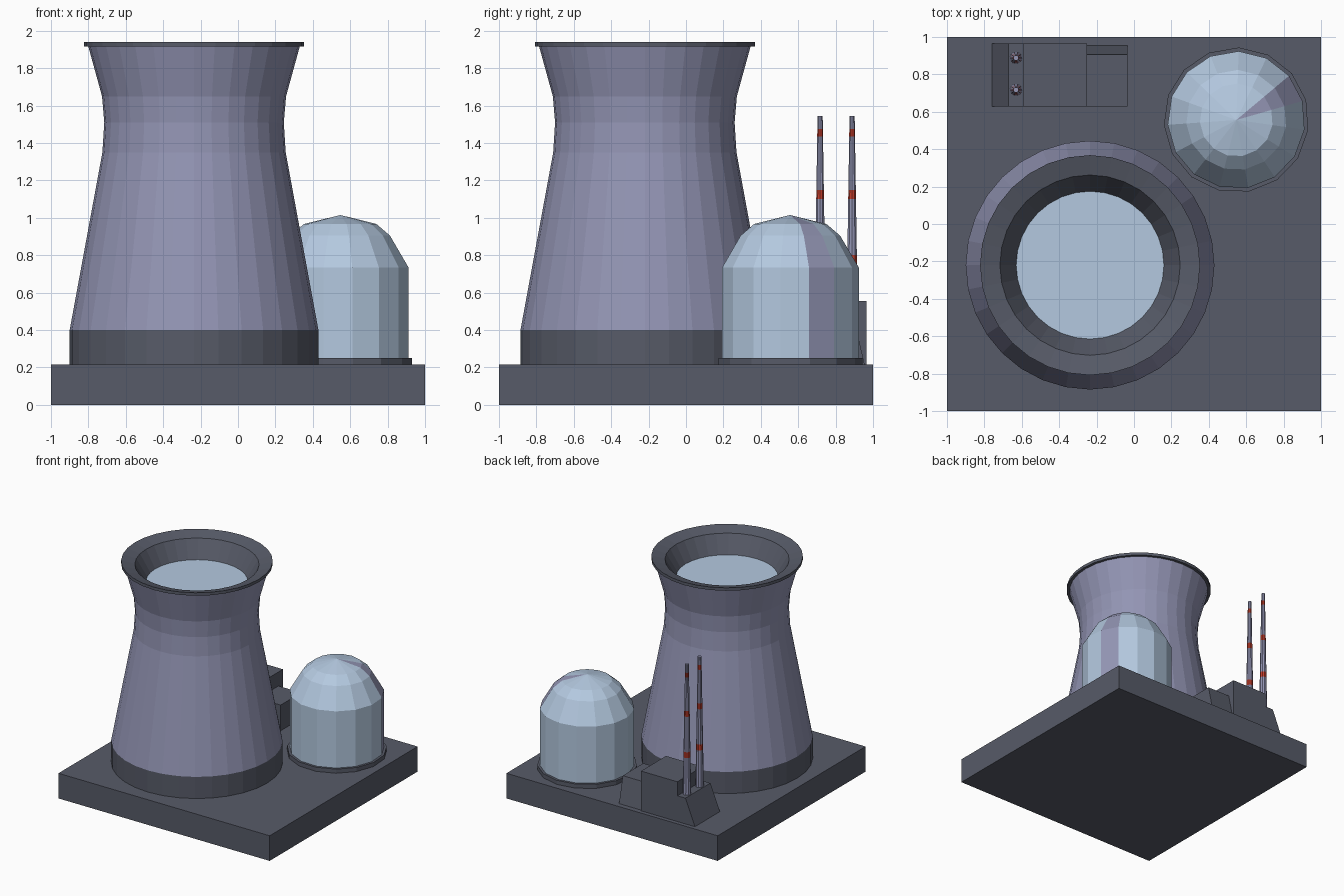
import bpy, bmesh, math

if "Cube" in bpy.data.objects:
    bpy.data.objects.remove(bpy.data.objects["Cube"])


def material(name, r, g, b):
    """Flat material from 0-255 sRGB values, stored as linear."""
    lin = [((c / 255 + 0.055) / 1.055) ** 2.4 for c in (r, g, b)]
    m = bpy.data.materials.new(name)
    m.diffuse_color = (*lin, 1)
    m.use_nodes = True
    m.node_tree.nodes["Principled BSDF"].inputs["Base Color"].default_value = m.diffuse_color
    return m


DARK = material("dark_concrete", 87, 91, 104)
PURPLE = material("purple_grey", 147, 149, 180)
PALE = material("pale_blue", 180, 201, 224)
RED = material("warning_red", 196, 62, 44)


def finish(name, bm, mats):
    bmesh.ops.recalc_face_normals(bm, faces=bm.faces)
    me = bpy.data.meshes.new(name)
    bm.to_mesh(me)
    bm.free()
    for m in mats:
        me.materials.append(m)
    ob = bpy.data.objects.new(name, me)
    bpy.context.collection.objects.link(ob)
    return ob


def lathe(name, profile, slots, mats, centre, sides, start=0.0):
    """Revolve (radius, z) points; slots gives the material of each band."""
    bm = bmesh.new()
    rings = []
    for r, z in profile:
        n = 1 if r == 0 else sides
        rings.append([bm.verts.new((
            centre[0] + r * math.cos(start + math.tau * i / sides),
            centre[1] + r * math.sin(start + math.tau * i / sides), z))
            for i in range(n)])
    for a, b, slot in zip(rings, rings[1:], slots):
        for i in range(sides):
            j = (i + 1) % sides
            quad = [a[i % len(a)], a[j % len(a)], b[j % len(b)], b[i % len(b)]]
            face = bm.faces.new(list(dict.fromkeys(quad)))
            face.material_index = slot
    return finish(name, bm, mats)


def block(name, bottom, top, z0, z1):
    """Box with separate bottom and top rectangles (x0, x1, y0, y1)."""
    bm = bmesh.new()
    rows = []
    for (x0, x1, y0, y1), z in ((bottom, z0), (top, z1)):
        rows.append([bm.verts.new((x, y, z)) for x, y in
                     ((x0, y0), (x1, y0), (x1, y1), (x0, y1))])
    lo, hi = rows
    bm.faces.new(lo)
    bm.faces.new(hi)
    for i in range(4):
        j = (i + 1) % 4
        bm.faces.new((lo[i], lo[j], hi[j], hi[i]))
    return finish(name, bm, [DARK])


G = 0.215  # top of the ground slab

# Ground slab
block("ground_slab", (-1, 1, -1, 1), (-1, 1, -1, 1), 0, G)

# Cooling tower: dark foot, flared shell, rim, sloping throat and pale disc
lathe("cooling_tower",
      [(0, G), (0.665, G), (0.665, 0.40), (0.49, 1.35), (0.48, 1.51),
       (0.492, 1.65), (0.565, 1.915), (0.588, 1.915), (0.588, 1.94),
       (0.482, 1.91), (0.395, 1.765), (0, 1.765)],
      [0, 0, 1, 1, 1, 1, 0, 0, 0, 0, 2],
      [DARK, PURPLE, PALE], (-0.235, -0.22), 32)

# Reactor dome on a dark footing
DOME = (0.547, 0.556)
START = math.radians(16)
lathe("dome_footing", [(0, G), (0.388, G), (0.388, 0.25), (0, 0.25)],
      [0, 0, 0], [DARK], DOME, 15, START)
dome = lathe("reactor_dome",
             [(0, 0.24), (0.368, 0.24), (0.368, 0.735), (0.268, 0.905),
              (0.195, 0.967), (0, 1.015)],
             [0, 0, 0, 0, 0], [PALE, PURPLE], DOME, 15, START)
# One purple panel strip running from the foot to the apex
for p in dome.data.polygons:
    a = math.degrees(math.atan2(p.center.y - DOME[1], p.center.x - DOME[0]))
    if 18 < a < 38 and p.normal.z > -0.5:
        p.material_index = 1

# Turbine building: tall hall between two lower wings with sloping ends
Y0, Y1 = 0.627, 0.965
hall = (-0.594, -0.25, Y0, Y1)
block("turbine_hall", hall, hall, G, 0.555)
block("chimney_wing", (-0.76, -0.594, Y0, Y1), (-0.67, -0.594, Y0, Y1), G, 0.435)
block("side_wing", (-0.25, -0.035, Y0, 0.955), (-0.25, -0.035, Y0, 0.905), G, 0.435)

# Two tapering chimneys with red warning bands
levels = [0.42, 0.75, 0.80, 1.10, 1.15, 1.435, 1.475, 1.545]
stack = [(0.033 - 0.0185 * (z - 0.42) / 1.125, z) for z in levels]
for k, y in enumerate((0.717, 0.888)):
    lathe(f"chimney_{k + 1}", [(0, 0.42)] + stack + [(0, 1.545)],
          [0, 0, 1, 0, 1, 0, 1, 0, 0], [PURPLE, RED], (-0.631, y), 10)
